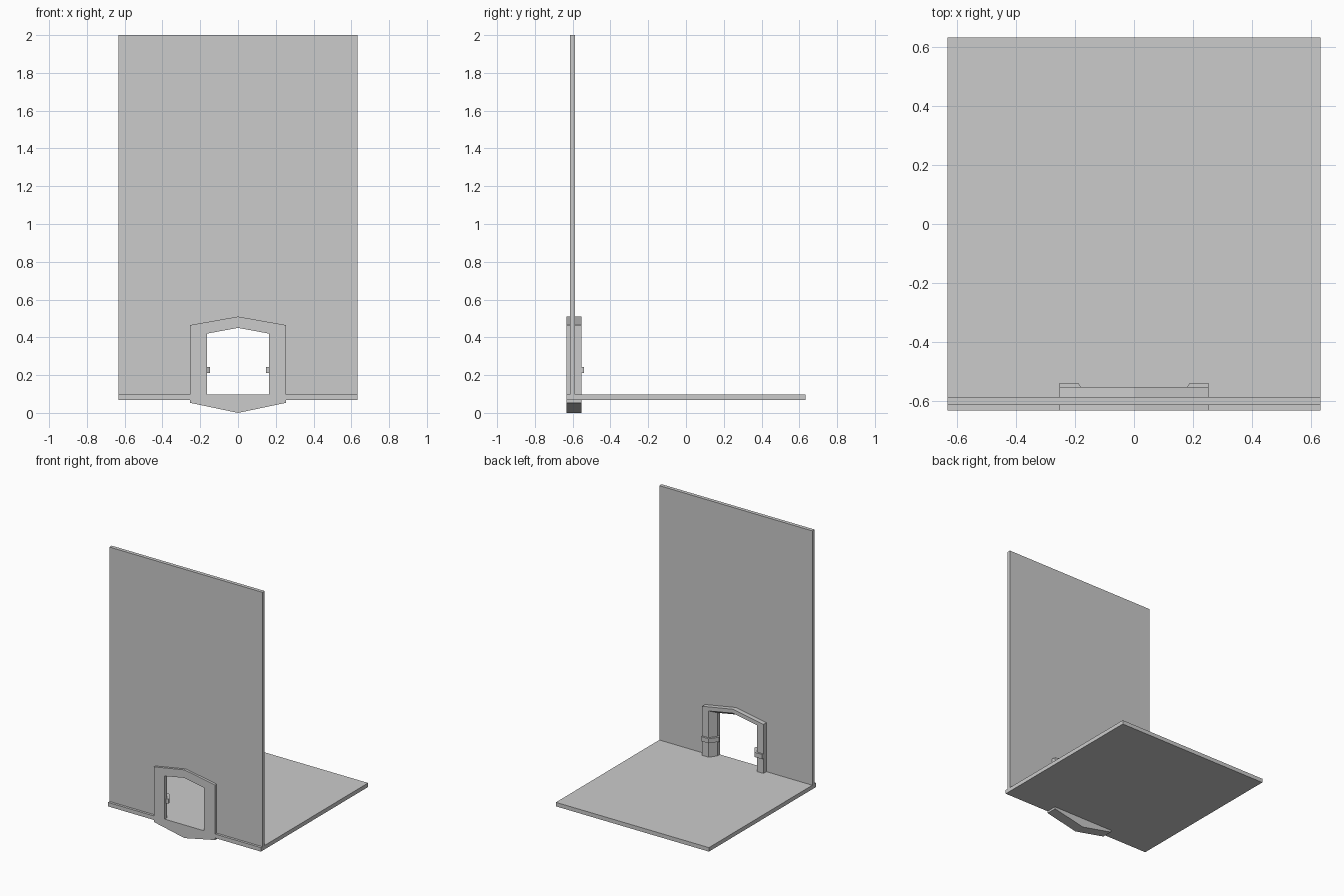
import bpy, bmesh

if "Cube" in bpy.data.objects:
    bpy.data.objects.remove(bpy.data.objects["Cube"])

FLOOR_TOP = 0.098


def finish(name, bm):
    bmesh.ops.recalc_face_normals(bm, faces=bm.faces)
    mesh = bpy.data.meshes.new(name)
    bm.to_mesh(mesh)
    bm.free()
    obj = bpy.data.objects.new(name, mesh)
    bpy.context.collection.objects.link(obj)
    return obj


def prism(name, points, offset):
    """Extrude a flat outline of 3D points along an offset."""
    bm = bmesh.new()
    face = bm.faces.new([bm.verts.new(p) for p in points])
    ext = bmesh.ops.extrude_face_region(bm, geom=[face], use_keep_orig=True)
    moved = [g for g in ext["geom"] if isinstance(g, bmesh.types.BMVert)]
    bmesh.ops.translate(bm, verts=moved, vec=offset)
    return finish(name, bm)


def mirrored(half):
    """Complete a bottom-to-top half outline across x = 0."""
    return half + [(-x, z) for x, z in reversed(half) if x > 0]


# Floor slab
prism("floor", [(x, y, 0.068) for x, y in
                [(-0.633, -0.633), (0.633, -0.633), (0.633, 0.633), (-0.633, 0.633)]],
      (0, 0, FLOOR_TOP - 0.068))

# Wall with a doorway notch hidden behind the frame
wall = [(-0.633, 2.0), (-0.633, FLOOR_TOP), (-0.215, FLOOR_TOP), (-0.215, 0.455),
        (0, 0.495), (0.215, 0.455), (0.215, FLOOR_TOP), (0.633, FLOOR_TOP), (0.633, 2.0)]
prism("wall", [(x, -0.615, z) for x, z in wall], (0, 0.027, 0))

# Door frame: closed loop of rings, inner edge chamfered at the back
outer = mirrored([(0, 0.0), (0.253, 0.053), (0.253, 0.465), (0, 0.51)])
inner = mirrored([(0, FLOOR_TOP), (0.163, FLOOR_TOP), (0.163, 0.42), (0, 0.45)])
inner_back = mirrored([(0, FLOOR_TOP), (0.2, FLOOR_TOP), (0.2, 0.444), (0, 0.481)])
bm = bmesh.new()
rings = [[bm.verts.new((x, y, z)) for x, z in ring] for ring, y in
         [(outer, -0.633), (outer, -0.553), (inner_back, -0.553),
          (inner, -0.605), (inner, -0.633)]]
for a, b in zip(rings, rings[1:] + rings[:1]):
    for i in range(len(a)):
        j = (i + 1) % len(a)
        bm.faces.new((a[i], a[j], b[j], b[i]))
finish("door_frame", bm)

# Raised bands around the inner side of each jamb
band = [(0.253, -0.555), (0.253, -0.539), (0.19, -0.539), (0.147, -0.6),
        (0.147, -0.612), (0.163, -0.62), (0.18, -0.62), (0.215, -0.555)]
for side, label in [(1, "right"), (-1, "left")]:
    prism("jamb_band_" + label, [(side * x, y, 0.21) for x, y in band], (0, 0, 0.034))
